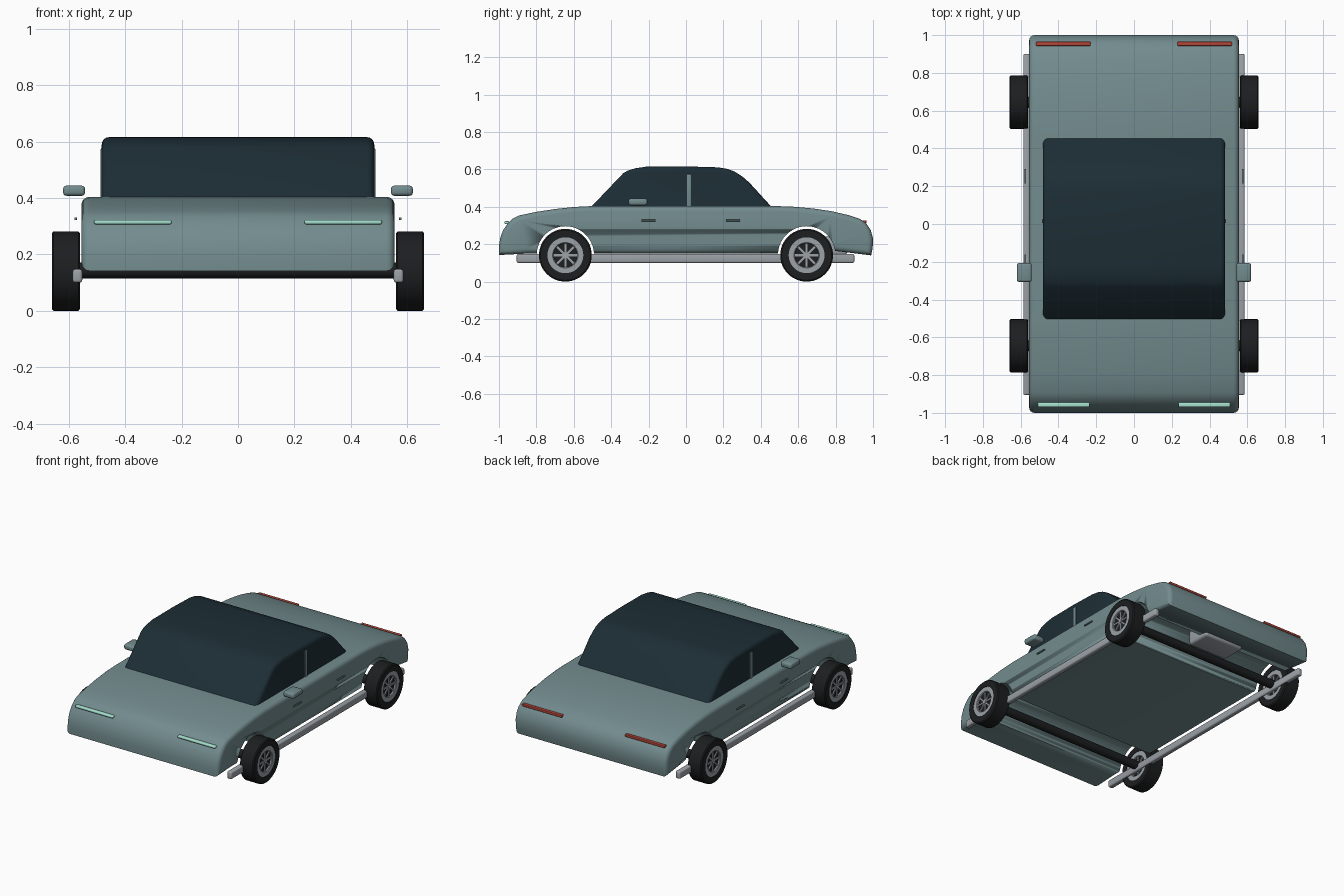
import bpy, bmesh, math
from mathutils import Matrix

if "Cube" in bpy.data.objects:
    bpy.data.objects.remove(bpy.data.objects["Cube"])


def material(name, r, g, b):
    m = bpy.data.materials.new(name)
    m.diffuse_color = (r, g, b, 1)
    m.use_nodes = True
    m.node_tree.nodes["Principled BSDF"].inputs["Base Color"].default_value = m.diffuse_color
    return m


PAINT = material("paint", 0.17, 0.26, 0.27)
GLASS = material("dark_glass", 0.012, 0.027, 0.036)
RUBBER = material("rubber", 0.012, 0.013, 0.014)
METAL = material("metal", 0.33, 0.36, 0.39)
MINT = material("headlight", 0.38, 0.75, 0.62)
RED = material("tail_light", 0.45, 0.06, 0.04)


def finish(bm, name, mat, angle=35):
    bmesh.ops.recalc_face_normals(bm, faces=bm.faces)
    me = bpy.data.meshes.new(name)
    bm.to_mesh(me)
    bm.free()
    ob = bpy.data.objects.new(name, me)
    bpy.context.collection.objects.link(ob)
    me.materials.append(mat)
    bpy.ops.object.select_all(action='DESELECT')
    ob.select_set(True)
    bpy.context.view_layer.objects.active = ob
    bpy.ops.object.shade_smooth_by_angle(angle=math.radians(angle))
    return ob


def extrude_side(name, pts, half, mat, bevel):
    """Side profile (y, z) extruded across x, with rounded side rims."""
    bm = bmesh.new()
    f = bm.faces.new([bm.verts.new((-half, y, z)) for y, z in pts])
    r = bmesh.ops.extrude_face_region(bm, geom=[f])
    vs = [v for v in r['geom'] if isinstance(v, bmesh.types.BMVert)]
    bmesh.ops.translate(bm, vec=(2 * half, 0, 0), verts=vs)
    rims = [e for e in bm.edges if abs(e.verts[0].co.x - e.verts[1].co.x) < 1e-5]
    bmesh.ops.bevel(bm, geom=rims, offset=bevel, segments=4, profile=0.5, affect='EDGES')
    return finish(bm, name, mat)


def box(name, lo, hi, mat, bevel=0.0):
    bm = bmesh.new()
    size = [b - a for a, b in zip(lo, hi)]
    mid = [(a + b) / 2 for a, b in zip(lo, hi)]
    bmesh.ops.create_cube(bm, size=1, matrix=Matrix.Translation(mid) @ Matrix.Diagonal((*size, 1)))
    if bevel:
        bmesh.ops.bevel(bm, geom=bm.edges[:], offset=bevel, segments=3, profile=0.5, affect='EDGES')
    return finish(bm, name, mat)


def mirrored_box(name, lo, hi, mat, bevel=0.0):
    box(name + "_right", lo, hi, mat, bevel)
    box(name + "_left", (-hi[0], lo[1], lo[2]), (-lo[0], hi[1], hi[2]), mat, bevel)


def lathe(name, section, centre, mat, closed=True, n=48):
    """Section of (x, radius) points revolved about the x axis."""
    bm = bmesh.new()
    cx, cy, cz = centre
    rings = []
    for i in range(n):
        a = 2 * math.pi * i / n
        rings.append([bm.verts.new((cx + x, cy + r * math.cos(a), cz + r * math.sin(a)))
                      for x, r in section])
    m = len(section)
    for i in range(n):
        p, q = rings[i], rings[(i + 1) % n]
        for j in range(m if closed else m - 1):
            k = (j + 1) % m
            bm.faces.new((p[j], p[k], q[k], q[j]))
    if not closed:
        for j in (0, m - 1):
            bm.faces.new([ring[j] for ring in rings])
    return finish(bm, name, mat)


# Body shell
body = extrude_side("body", [
    (-1.0, 0.142), (-1.0, 0.19), (-0.993, 0.235), (-0.978, 0.275), (-0.952, 0.312), (-0.925, 0.338),
    (-0.895, 0.353), (-0.8, 0.373), (-0.7, 0.388), (-0.6, 0.399), (-0.5, 0.404), (0.48, 0.404),
    (0.58, 0.400), (0.68, 0.391), (0.78, 0.376), (0.87, 0.355), (0.93, 0.335), (0.965, 0.31),
    (0.988, 0.275), (1.0, 0.23), (0.998, 0.18), (0.99, 0.14), (0.79, 0.165), (0.70, 0.15),
    (-0.85, 0.15)], 0.555, PAINT, 0.028)

# Wheel arches cut right across the body
for y in (-0.645, 0.645):
    cutter = lathe("arch_cutter", [(-0.7, 0.153), (0.7, 0.153)], (0, y, 0.143), PAINT, False, 64)
    cutter.hide_render = True
    mod = body.modifiers.new("arch", 'BOOLEAN')
    mod.operation, mod.solver, mod.object = 'DIFFERENCE', 'EXACT', cutter
    bpy.context.view_layer.objects.active = body
    bpy.ops.object.modifier_apply(modifier=mod.name)
    bpy.data.objects.remove(cutter)

# Cabin glass and roof
extrude_side("cabin", [
    (-0.525, 0.38), (-0.505, 0.402), (-0.335, 0.58), (-0.31, 0.594), (-0.27, 0.606), (-0.21, 0.615),
    (0.0, 0.616), (0.17, 0.611), (0.22, 0.603), (0.26, 0.588), (0.30, 0.563), (0.34, 0.528),
    (0.455, 0.402), (0.475, 0.38)], 0.483, GLASS, 0.026)

# Door pillars, mirrors, handles, sills and lights
mirrored_box("door_pillar", (0.47, 0.005, 0.395), (0.488, 0.027, 0.575), PAINT, 0.003)
mirrored_box("wing_mirror", (0.542, -0.307, 0.408), (0.62, -0.207, 0.444), PAINT, 0.012)
for part, y in (("front", -0.2), ("rear", 0.252)):
    mirrored_box(part + "_door_handle", (0.571, y - 0.038, 0.322), (0.58, y + 0.038, 0.331), PAINT, 0.002)
mirrored_box("side_sill", (0.552, -0.905, 0.10), (0.586, 0.90, 0.148), METAL, 0.009)
mirrored_box("headlight", (0.235, -0.97, 0.307), (0.51, -0.945, 0.323), MINT, 0.006)
mirrored_box("tail_light", (0.23, 0.943, 0.312), (0.52, 0.965, 0.328), RED, 0.004)

# Silencer box under the tail
box("silencer", (-0.145, 0.69, 0.138), (0.145, 0.86, 0.24), METAL, 0.018)

# Axles and wheels
for end, y in (("front", -0.645), ("rear", 0.645)):
    lathe(end + "_axle", [(-0.6, 0.028), (0.6, 0.028)], (0, y, 0.143), RUBBER, False, 24)
    for side, s in (("left", -1), ("right", 1)):
        c = (s * 0.61, y, 0.141)
        tag = end + "_" + side
        lathe(tag + "_tyre", [(-0.05, 0.096), (-0.05, 0.134), (-0.044, 0.141), (0.044, 0.141),
                              (0.05, 0.134), (0.05, 0.096)], c, RUBBER)
        lathe(tag + "_rim", [(-0.043, 0.064), (-0.047, 0.068), (-0.047, 0.098),
                             (0.047, 0.098), (0.047, 0.068), (0.043, 0.064)], c, METAL)
        lathe(tag + "_wheel_disc", [(-0.034, 0.066), (0.034, 0.066)], c, RUBBER, False)
        lathe(tag + "_hub", [(-0.045, 0.014), (0.045, 0.014)], c, METAL, False, 24)
        # Eight spokes as four bars through the hub
        bm = bmesh.new()
        for i in range(4):
            bmesh.ops.create_cube(bm, size=1, matrix=Matrix.Translation(c)
                                  @ Matrix.Rotation(math.pi * i / 4, 4, 'X')
                                  @ Matrix.Diagonal((0.082, 0.136, 0.011, 1)))
        finish(bm, tag + "_spokes", METAL)
